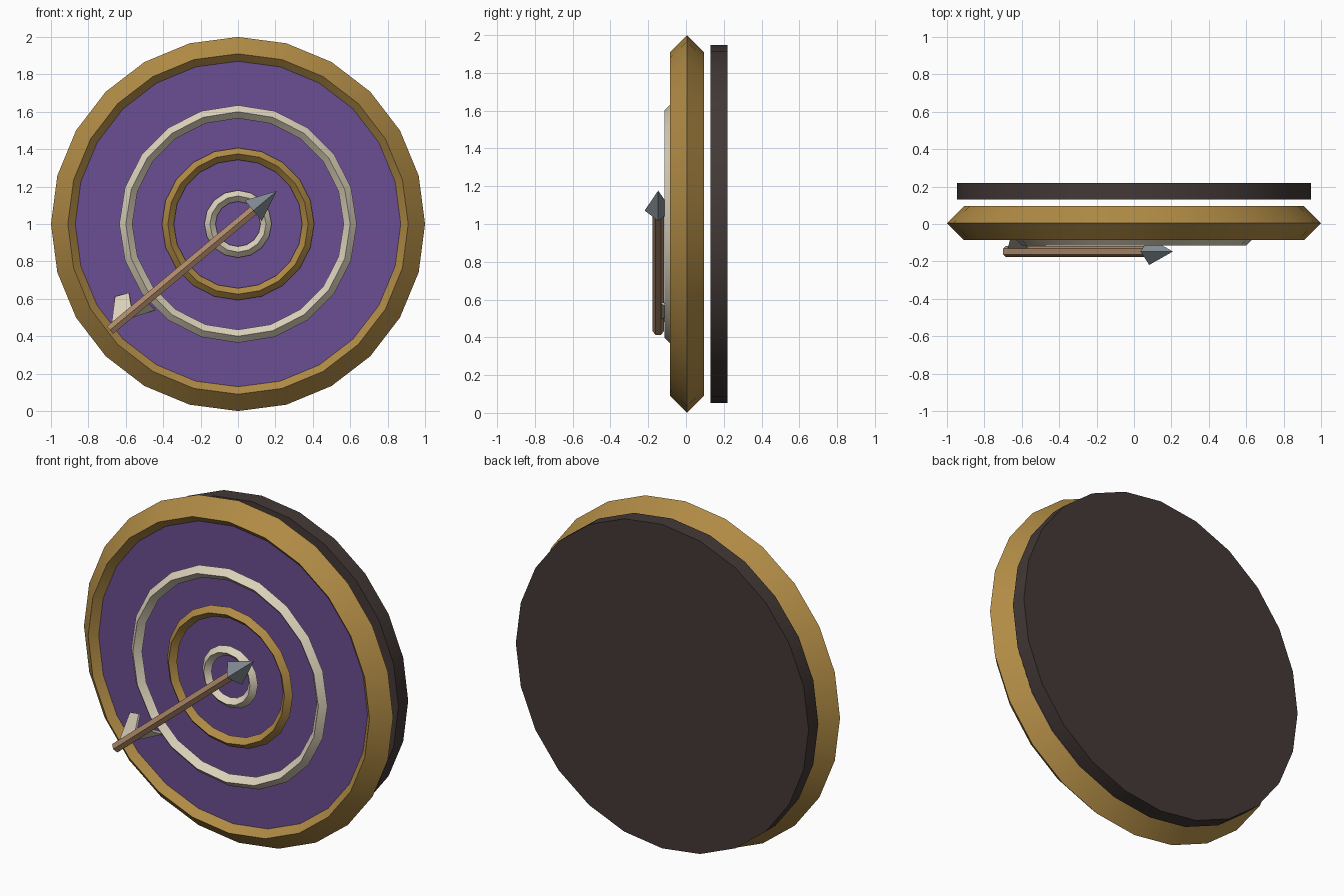
import bpy, bmesh, math
from mathutils import Vector

cube = bpy.data.objects.get("Cube")
if cube:
    bpy.data.objects.remove(cube, do_unlink=True)


def material(name, rgb):
    m = bpy.data.materials.new(name)
    m.use_nodes = True
    m.diffuse_color = (*rgb, 1)
    m.node_tree.nodes["Principled BSDF"].inputs["Base Color"].default_value = (*rgb, 1)
    return m


gold = material("gold", (0.44, 0.26, 0.06))
purple = material("purple", (0.147, 0.078, 0.29))
cream = material("cream", (0.72, 0.65, 0.50))
dark_wood = material("dark wood", (0.056, 0.041, 0.037))
shaft_wood = material("shaft wood", (0.42, 0.25, 0.14))
steel = material("steel", (0.22, 0.26, 0.29))

FACING = (math.pi / 2, 0, 0)


def finish(name, mat):
    ob = bpy.context.object
    ob.name = name
    ob.data.materials.append(mat)
    bpy.ops.object.shade_smooth_by_angle(angle=math.radians(30))
    return ob


def ring(name, mat, radius, thickness, y, sides):
    """Diamond-section hoop standing upright."""
    bpy.ops.mesh.primitive_torus_add(
        major_radius=radius, minor_radius=thickness, major_segments=sides,
        minor_segments=4, location=(0, y, 1), rotation=FACING)
    return finish(name, mat)


def disc(name, mat, radius, front, back):
    bpy.ops.mesh.primitive_cylinder_add(
        vertices=24, radius=radius, depth=back - front,
        location=(0, (front + back) / 2, 1), rotation=FACING)
    return finish(name, mat)


# Target board
disc("back_board", dark_wood, 0.947, 0.13, 0.22)
disc("target_face", purple, 0.88, -0.045, 0.05)
ring("rim", gold, 0.91, 0.09, 0.005, 24)
ring("outer_ring", cream, 0.60, 0.035, -0.08, 20)
ring("middle_ring", gold, 0.375, 0.032, -0.075, 20)
ring("inner_ring", cream, 0.15, 0.03, -0.073, 16)

# Arrow: along its length, across the board, and depth in y
tail = Vector((-0.684, -0.147, 0.433))
tip = Vector((0.208, -0.147, 1.177))
along = (tip - tail).normalized()
across = Vector((-along.z, 0, along.x))
tilt = (0, math.atan2(along.x, along.z), 0)
HEAD = 0.165
neck = tip - along * HEAD

bpy.ops.mesh.primitive_cylinder_add(
    vertices=6, radius=0.03, depth=(neck - tail).length,
    location=(tail + neck) / 2, rotation=tilt)
finish("arrow_shaft", shaft_wood)

bpy.ops.mesh.primitive_cone_add(
    vertices=4, radius1=0.072, radius2=0, depth=HEAD,
    location=(neck + tip) / 2, rotation=tilt)
finish("arrow_head", steel)


def feather(name, corners):
    """Thin swept vane; corners are (along, across, y)."""
    bm = bmesh.new()
    base = Vector((tail.x, 0, tail.z))
    bm.faces.new([bm.verts.new(base + along * a + across * c + Vector((0, y, 0)))
                  for a, c, y in corners])
    mesh = bpy.data.meshes.new(name)
    bm.to_mesh(mesh)
    bm.free()
    ob = bpy.data.objects.new(name, mesh)
    bpy.context.collection.objects.link(ob)
    mesh.materials.append(cream)
    mod = ob.modifiers.new("thickness", "SOLIDIFY")
    mod.thickness = 0.012
    mod.offset = 0


# Feathers sloping from the shaft back to the board
feather("upper_feather", [(0.02, 0.01, -0.135), (0.16, 0.01, -0.135),
                          (0.205, 0.085, -0.08), (0.135, 0.117, -0.055)])
feather("lower_feather", [(0.11, -0.01, -0.135), (0.25, -0.01, -0.135),
                          (0.255, -0.068, -0.055), (0.20, -0.036, -0.055)])
